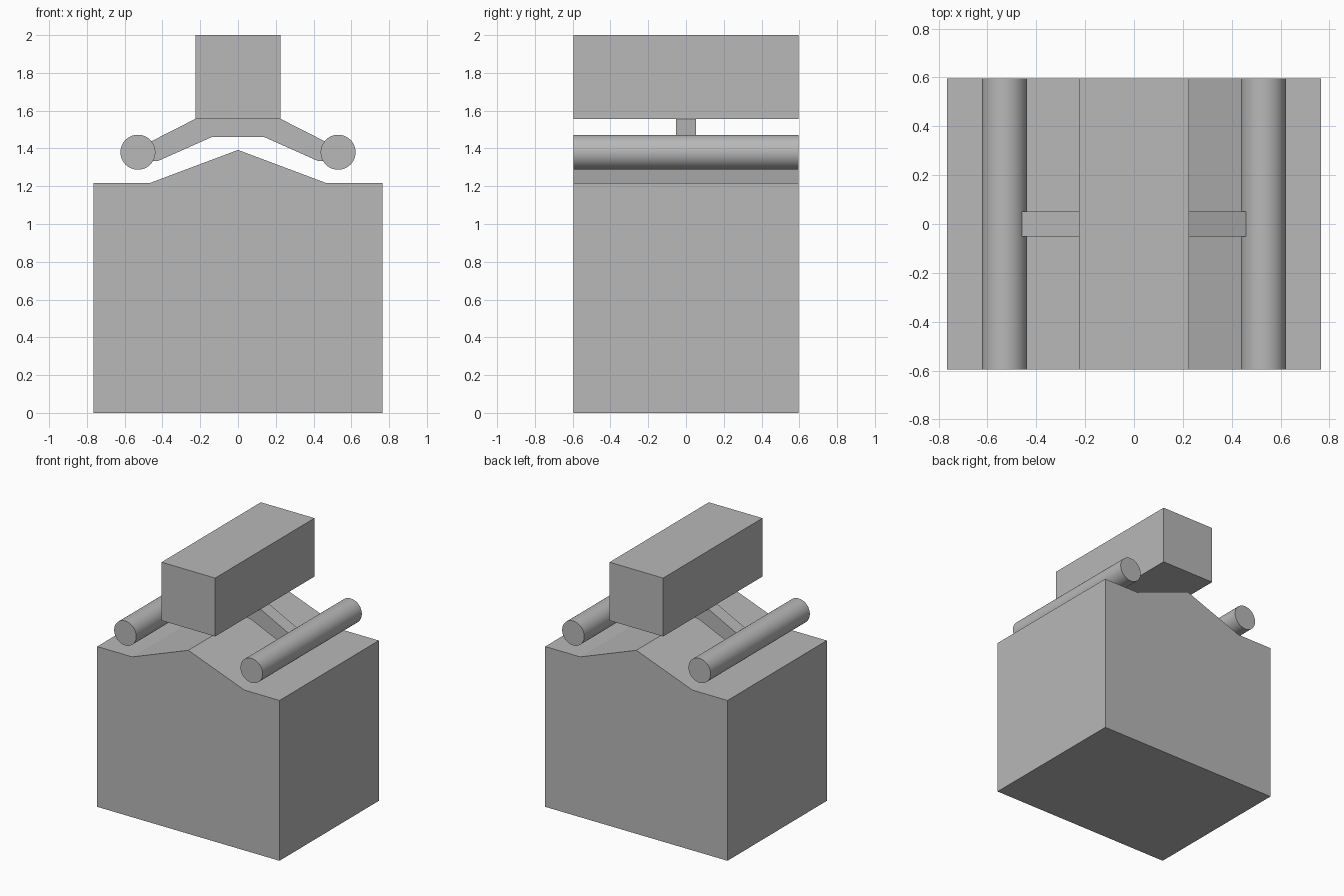
import bpy, bmesh, math

if "Cube" in bpy.data.objects:
    bpy.data.objects.remove(bpy.data.objects["Cube"])

grey = bpy.data.materials.new("plain grey")
grey.diffuse_color = (0.48, 0.48, 0.48, 1)
grey.use_nodes = True
grey.node_tree.nodes["Principled BSDF"].inputs["Base Color"].default_value = grey.diffuse_color

HALF_DEPTH = 0.595


def extrude_profile(name, points, half_depth):
    """Extrude an x-z outline symmetrically along y."""
    bm = bmesh.new()
    face = bm.faces.new([bm.verts.new((x, -half_depth, z)) for x, z in points])
    ext = bmesh.ops.extrude_face_region(bm, geom=[face])
    verts = [v for v in ext["geom"] if isinstance(v, bmesh.types.BMVert)]
    bmesh.ops.translate(bm, verts=verts, vec=(0, 2 * half_depth, 0))
    bmesh.ops.recalc_face_normals(bm, faces=bm.faces)
    mesh = bpy.data.meshes.new(name)
    bm.to_mesh(mesh)
    bm.free()
    mesh.materials.append(grey)
    obj = bpy.data.objects.new(name, mesh)
    bpy.context.collection.objects.link(obj)
    return obj


def mirrored(half):
    """Complete a right-hand outline with its left-hand mirror."""
    return half + [(-x, z) for x, z in reversed(half) if x > 0]


# Base body with a ridged top
extrude_profile("base_body", mirrored(
    [(0.765, 0), (0.765, 1.216), (0.47, 1.216), (0, 1.392)]), HALF_DEPTH)

# Upper block
extrude_profile("upper_block", mirrored([(0.225, 1.557), (0.225, 2.0)]), HALF_DEPTH)

# Bent bracket joining the block to both rollers
extrude_profile("bracket", mirrored(
    [(0.137, 1.461), (0.42, 1.335), (0.46, 1.332), (0.49, 1.422), (0.225, 1.557)]), 0.052)

# Long rollers on each side
for side, x in (("left", -0.53), ("right", 0.53)):
    bpy.ops.mesh.primitive_cylinder_add(vertices=64, radius=0.0925, depth=2 * HALF_DEPTH,
                                        location=(x, 0, 1.38), rotation=(math.pi / 2, 0, 0))
    roller = bpy.context.object
    roller.name = side + "_roller"
    roller.data.materials.append(grey)
    bpy.ops.object.shade_smooth_by_angle(angle=math.radians(30))
